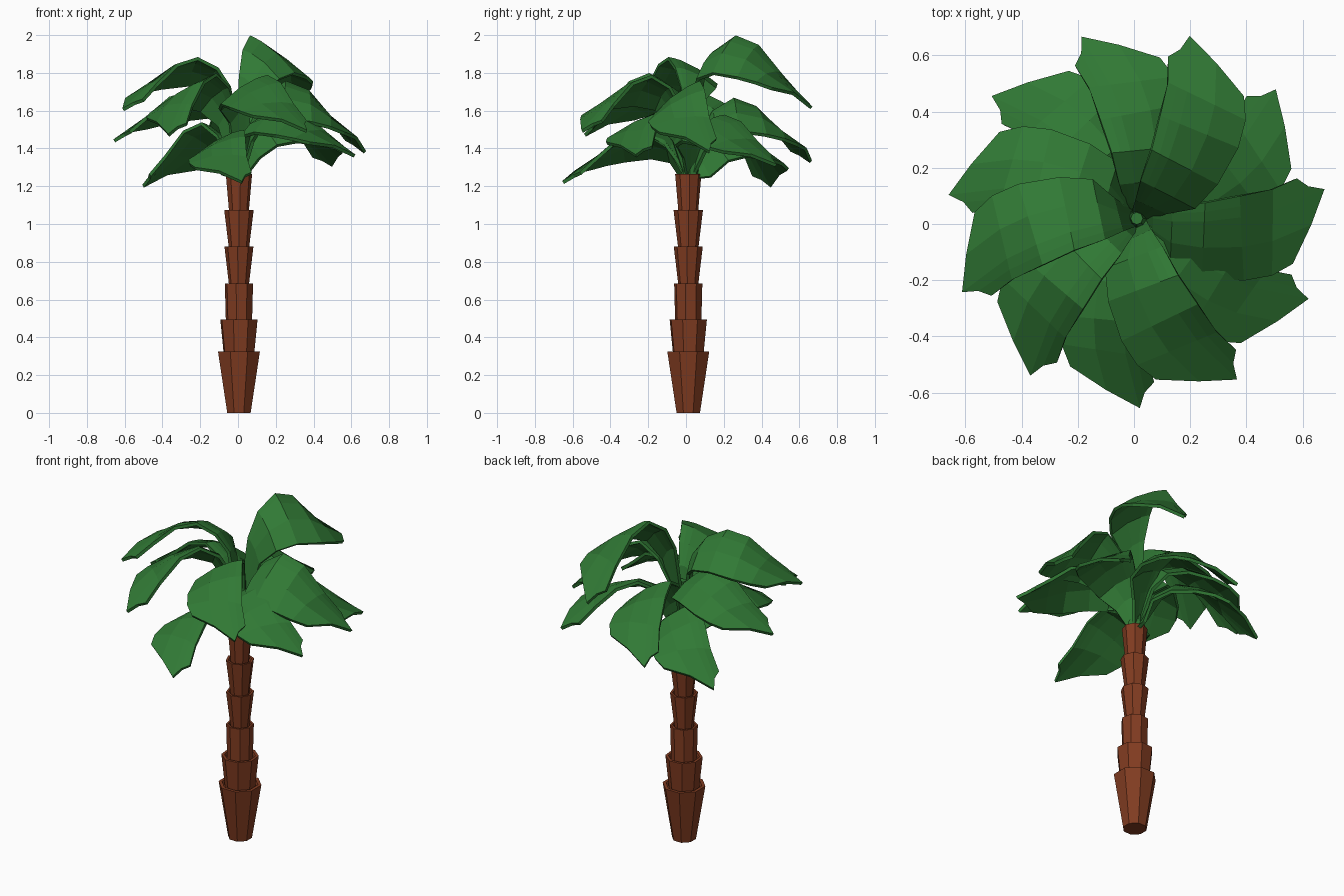
import bpy, bmesh
from math import sin, cos, pi, radians

if "Cube" in bpy.data.objects:
    bpy.data.objects.remove(bpy.data.objects["Cube"])


def material(name, rgb):
    m = bpy.data.materials.new(name)
    m.diffuse_color = (*rgb, 1)
    m.use_nodes = True
    m.node_tree.nodes["Principled BSDF"].inputs["Base Color"].default_value = m.diffuse_color
    return m


BARK = material("bark", (0.22, 0.045, 0.015))
GREEN = material("leaf_green", (0.03, 0.19, 0.035))
CX, CY = 0.01, 0.02          # crown centre


def add_object(name, verts, faces, mat):
    mesh = bpy.data.meshes.new(name)
    bm = bmesh.new()
    vs = [bm.verts.new(v) for v in verts]
    for f in faces:
        bm.faces.new([vs[i] for i in f])
    bmesh.ops.recalc_face_normals(bm, faces=bm.faces)
    bm.to_mesh(mesh)
    bm.free()
    mesh.materials.append(mat)
    ob = bpy.data.objects.new(name, mesh)
    bpy.context.collection.objects.link(ob)
    return ob


def lathe(name, profile, cx, cy, mat, sides=8, twist=0.0):
    """Closed faceted solid from a list of (radius, z) rings."""
    verts = [(cx + r * cos(2 * pi * i / sides + twist),
              cy + r * sin(2 * pi * i / sides + twist), z)
             for r, z in profile for i in range(sides)]
    faces = [(k * sides + i, k * sides + (i + 1) % sides,
              (k + 1) * sides + (i + 1) % sides, (k + 1) * sides + i)
             for k in range(len(profile) - 1) for i in range(sides)]
    last = (len(profile) - 1) * sides
    faces += [tuple(range(sides)), tuple(range(last, last + sides))]
    return add_object(name, verts, faces, mat)


# Trunk: stacked flaring cups (bottom z, top z, bottom radius, top radius)
segments = [(0.0, 0.325, 0.067, 0.120), (0.29, 0.495, 0.082, 0.103),
            (0.46, 0.685, 0.070, 0.076), (0.67, 0.88, 0.052, 0.077),
            (0.86, 1.075, 0.052, 0.078), (1.06, 1.265, 0.052, 0.070)]
for n, (z0, z1, r0, r1) in enumerate(segments):
    lathe(f"trunk_segment_{n + 1}",
          [(r0, z0), (r1, z1), (r1 * 0.84, z1), (r1 * 0.78, z1 - 0.025)],
          0.005, 0.012, BARK, twist=pi / 8 + 0.1 * n)

# Green core where the leaf stems meet
lathe("crown_core", [(0.05, 1.22), (0.04, 1.36), (0.022, 1.56)], CX, CY, GREEN)

# Leaf rows: high edge (u, v, height share) then low edge (u, v, height share)
ROWS = [((0.07, -0.02, 0.44), (0.05, 0.10, 0.15)),
        ((0.14, -0.02, 0.80), (0.09, 0.19, 0.40)),
        ((0.25, -0.01, 1.00), (0.19, 0.245, 0.48)),
        ((0.37, -0.01, 0.87), (0.33, 0.285, 0.42)),
        ((0.49, -0.01, 0.48), (0.43, 0.288, 0.35))]
TIP = [(0.58, -0.03, 0.18), (0.615, 0.005, 0.12), (0.67, 0.025, 0.0),
       (0.60, 0.14, 0.2), (0.51, 0.262, 0.27)]
ACROSS = (0, 0.12, 0.25, 0.6, 1)


def leaf(name, angle, tip_z, rise):
    a = radians(angle)
    base = max(1.24, tip_z - 0.25)
    rows = [[(0.005, -0.025 + 0.05 * t, base) for t in ACROSS]]
    for p, q in ROWS:
        row = []
        for t in ACROSS:
            u, v, f = (p[k] + (q[k] - p[k]) * t for k in range(3))
            row.append((u, v, tip_z + rise * f + 0.1 * t * (1 - t)))
        rows.append(row)
    rows.append([(u, v, tip_z + rise * f) for u, v, f in TIP])
    verts = [(CX + u * cos(a) + v * sin(a), CY + u * sin(a) - v * cos(a), z)
             for row in rows for u, v, z in row]
    w = len(ACROSS)
    faces = [(r * w + c, r * w + c + 1, (r + 1) * w + c + 1, (r + 1) * w + c)
             for r in range(len(rows) - 1) for c in range(w - 1)]
    ob = add_object(name, verts, faces, GREEN)
    sol = ob.modifiers.new("thickness", "SOLIDIFY")
    sol.thickness = 0.018
    sol.offset = 0


# Crown: heading in degrees, tip height, rise of the arch above the tip
leaves = [(76, 1.615, 0.375), (109, 1.33, 0.33), (142, 1.20, 0.33),
          (175, 1.44, 0.26), (205, 1.605, 0.27), (238, 1.47, 0.32),
          (273, 1.22, 0.27), (304, 1.49, 0.29), (337, 1.36, 0.25),
          (11, 1.38, 0.37), (45, 1.31, 0.26)]
for n, (ang, tz, rise) in enumerate(leaves):
    leaf(f"leaf_{n + 1}", ang, tz, rise)
